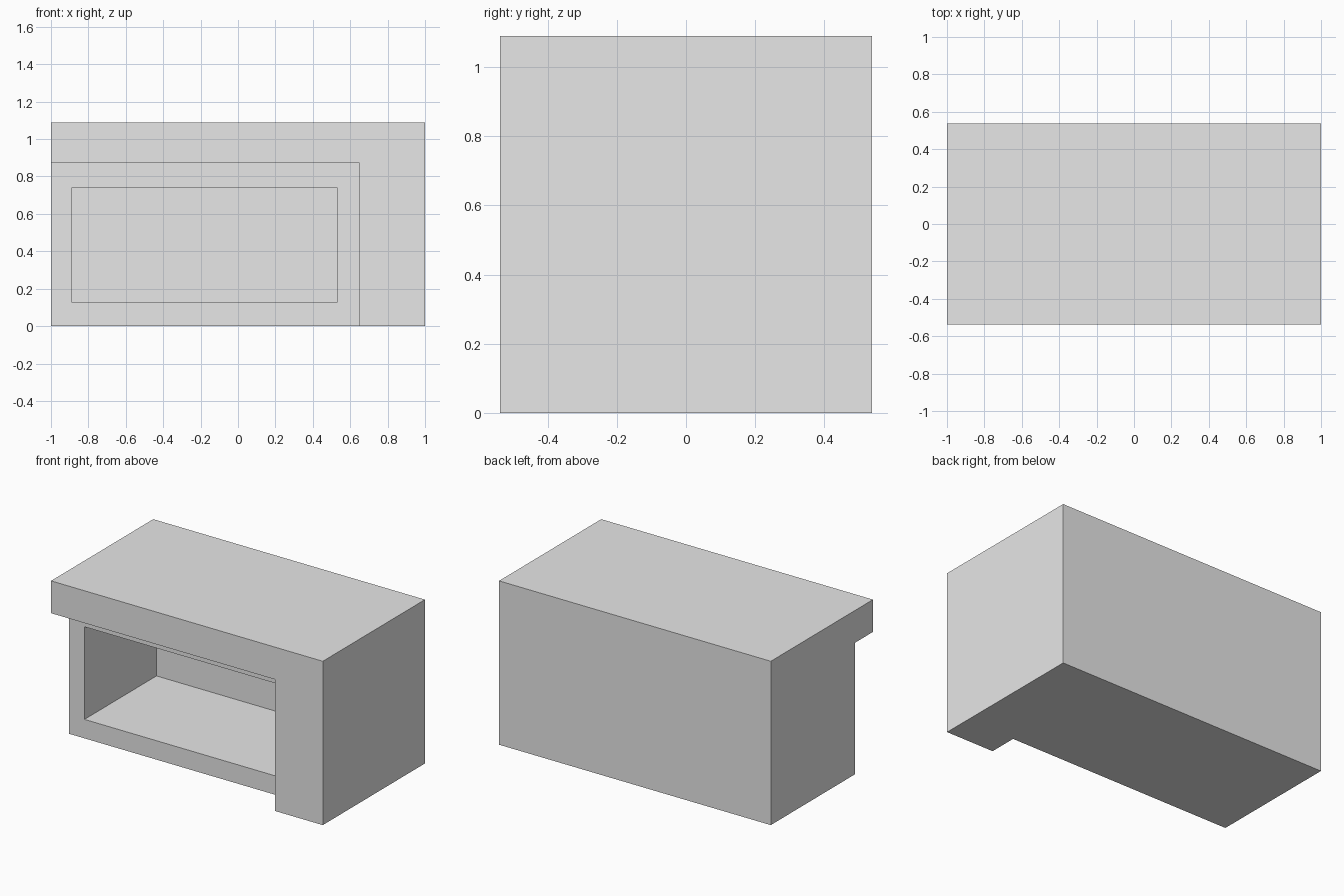
import bpy
import bmesh
from mathutils import Vector

cube = bpy.data.objects.get("Cube")
if cube:
    bpy.data.objects.remove(cube, do_unlink=True)

# Plain grey finish
grey = bpy.data.materials.new("plain_grey")
grey.use_nodes = True
colour = (0.8, 0.8, 0.8, 1)
grey.diffuse_color = colour
grey.node_tree.nodes["Principled BSDF"].inputs["Base Color"].default_value = colour


def box(name, low, high):
    """Axis-aligned box between two corners."""
    low, high = Vector(low), Vector(high)
    bm = bmesh.new()
    bmesh.ops.create_cube(bm, size=1)
    bmesh.ops.scale(bm, vec=high - low, verts=bm.verts)
    bmesh.ops.translate(bm, vec=(low + high) / 2, verts=bm.verts)
    mesh = bpy.data.meshes.new(name)
    bm.to_mesh(mesh)
    bm.free()
    mesh.materials.append(grey)
    obj = bpy.data.objects.new(name, mesh)
    bpy.context.collection.objects.link(obj)
    return obj


def carve(target, cutter):
    """Cut one box out of the target and discard the cutter."""
    cutter.hide_render = True
    mod = target.modifiers.new(cutter.name, "BOOLEAN")
    mod.operation = "DIFFERENCE"
    mod.solver = "EXACT"
    mod.object = cutter
    bpy.context.view_layer.objects.active = target
    bpy.ops.object.modifier_apply(modifier=mod.name)
    bpy.data.objects.remove(cutter, do_unlink=True)


half_depth, height = 0.537, 1.09
recess_y, back_y = -0.347, 0.41

# Whole block, with its canopy and side pillar left by the front recess
body = box("cabinet_body", (-1, -half_depth, 0), (1, half_depth, height))
carve(body, box("front_recess", (-1.2, -0.8, -0.2), (0.647, recess_y, 0.875)))

# Open compartment behind the recessed front
carve(body, box("compartment", (-0.887, -0.45, 0.126), (0.53, back_y, 0.742)))
